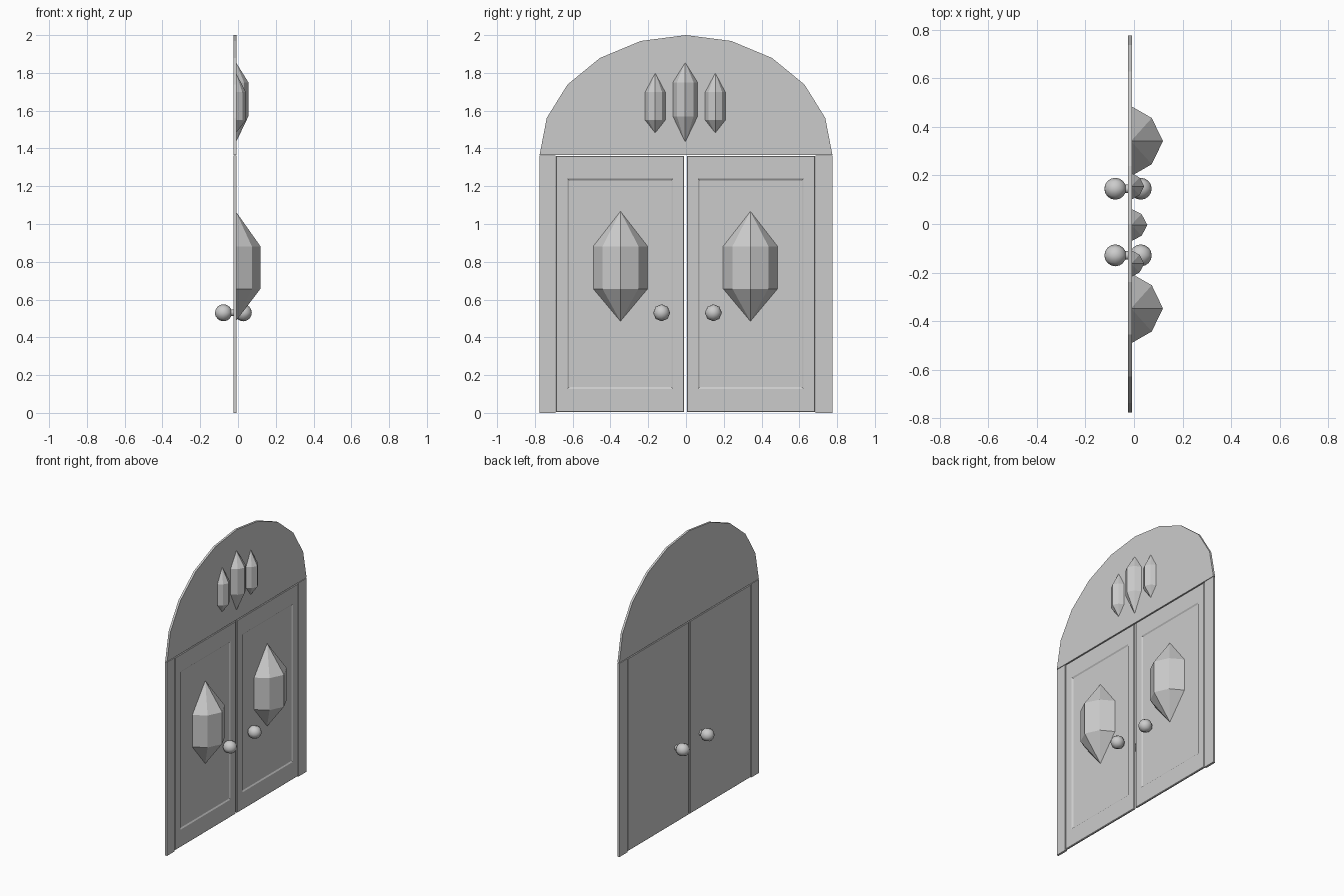
import bpy, bmesh, math
from mathutils import Matrix

if "Cube" in bpy.data.objects:
    bpy.data.objects.remove(bpy.data.objects["Cube"])

BACK, FRONT = -0.024, -0.009   # door leaf thickness along x
MID = -0.0025                  # line where the two leaves meet


def finish(name, bm, smooth=False):
    bmesh.ops.recalc_face_normals(bm, faces=bm.faces)
    me = bpy.data.meshes.new(name)
    bm.to_mesh(me)
    bm.free()
    for p in me.polygons:
        p.use_smooth = smooth
    ob = bpy.data.objects.new(name, me)
    bpy.context.collection.objects.link(ob)
    return ob


def bridge(bm, rings):
    """Skin a list of equally long closed vertex rings."""
    for a, b in zip(rings, rings[1:]):
        n = len(a)
        for i in range(n):
            j = (i + 1) % n
            bm.faces.new((a[i], a[j], b[j], b[i]))


def slab(name, outline):
    """Extrude a (y, z) outline through the wall thickness."""
    bm = bmesh.new()
    rings = [[bm.verts.new((x, y, z)) for y, z in outline] for x in (BACK, FRONT)]
    bridge(bm, rings)
    for r in rings:
        bm.faces.new(r)
    return finish(name, bm)


def door(name, side):
    """Leaf with softened edges and a recessed panel on the +x face."""
    bm = bmesh.new()
    b = 0.004
    y0, y1, z0, z1 = 0.007, 0.686, 0.004, 1.361
    p0, p1, q0, q1 = 0.066, 0.625, 0.127, 1.24

    def ring(x, a, c, d, e, m):
        pts = ((a + m, d + m), (c - m, d + m), (c - m, e - m), (a + m, e - m))
        return [bm.verts.new((x, MID + side * y, z)) for y, z in pts]

    rings = [ring(BACK, y0, y1, z0, z1, b),
             ring(BACK + b, y0, y1, z0, z1, 0),
             ring(FRONT - b, y0, y1, z0, z1, 0),
             ring(FRONT, y0, y1, z0, z1, b),
             ring(FRONT, p0, p1, q0, q1, 0),
             ring(FRONT - 0.006, p0, p1, q0, q1, 0.009)]
    bridge(bm, rings)
    bm.faces.new(rings[0])
    bm.faces.new(rings[-1])
    return finish(name, bm)


def crystal(name, y, half, depth, zs):
    """Half of a faceted gem, its flat back against the wall."""
    bm = bmesh.new()
    base = FRONT - 0.003
    prof = ((0, 1), (0.65, 0.66), (1, 0), (0.65, -0.66), (0, -1))
    bot, low, high, top = zs
    rings = [[bm.verts.new((base + (depth - base) * u, y + half * v, z)) for u, v in prof]
             for z in (low, high)]
    bridge(bm, rings)
    for r, z in zip(rings, (bot, top)):
        tip = bm.verts.new((base, y, z))
        for i in range(5):
            bm.faces.new((r[i], r[(i + 1) % 5], tip))
    return finish(name, bm)


def knob(name, y):
    """Pair of round knobs joined by a stem through the leaf."""
    bm = bmesh.new()
    turn = Matrix.Rotation(math.pi / 2, 4, 'Y')
    for x in (0.028, -0.077):
        bmesh.ops.create_uvsphere(bm, u_segments=8, v_segments=8, radius=0.045,
                                  matrix=Matrix.Translation((x, y, 0.53)) @ turn)
    bmesh.ops.create_cone(bm, cap_ends=True, segments=8, radius1=0.018, radius2=0.018,
                          depth=0.08, matrix=Matrix.Translation((-0.0245, y, 0.53)) @ turn)
    return finish(name, bm, smooth=True)


# arched top
slab("arch_top", [(0.775 * math.cos(math.pi * i / 10),
                   1.366 + 0.634 * math.sin(math.pi * i / 10)) for i in range(11)])

# jambs, leaves, knobs and large gems
for side, word in ((-1, "left"), (1, "right")):
    a, b = MID + side * 0.689, side * 0.775
    slab(word + "_jamb", [(a, 0), (b, 0), (b, 1.362), (a, 1.362)])
    door(word + "_door", side)
    knob(word + "_knobs", 0.008 + side * 0.137)
    crystal(word + "_door_gem", -0.003 + side * 0.344, 0.144, 0.119,
            (0.485, 0.657, 0.882, 1.067))
    crystal(word + "_arch_gem", -0.004 + side * 0.159, 0.055, 0.042,
            (1.48, 1.55, 1.698, 1.802))

# middle gem in the arch
crystal("middle_arch_gem", -0.004, 0.067, 0.055, (1.43, 1.57, 1.75, 1.857))
